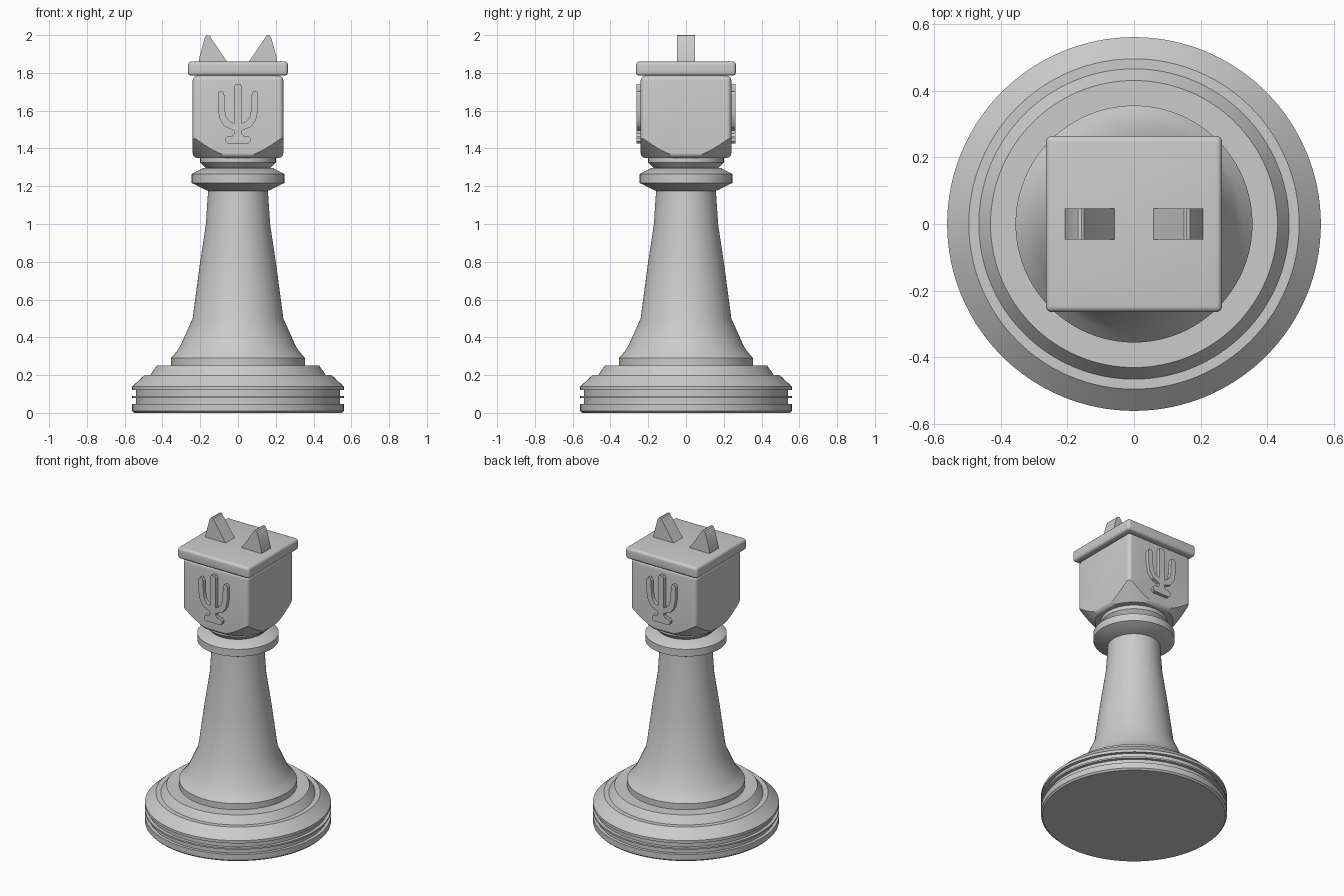
import bpy, bmesh, math
from mathutils import Matrix

cube = bpy.data.objects.get("Cube")
if cube:
    bpy.data.objects.remove(cube, do_unlink=True)

GREY = (0.6, 0.6, 0.6, 1)
stone = bpy.data.materials.new("stone grey")
stone.use_nodes = True
stone.diffuse_color = GREY
stone.node_tree.nodes["Principled BSDF"].inputs["Base Color"].default_value = GREY


def finish(name, bm):
    bmesh.ops.recalc_face_normals(bm, faces=bm.faces)
    mesh = bpy.data.meshes.new(name)
    bm.to_mesh(mesh)
    bm.free()
    ob = bpy.data.objects.new(name, mesh)
    bpy.context.collection.objects.link(ob)
    mesh.materials.append(stone)
    return ob


def smooth(ob):
    bpy.ops.object.select_all(action='DESELECT')
    bpy.context.view_layer.objects.active = ob
    ob.select_set(True)
    bpy.ops.object.shade_smooth_by_angle(angle=math.radians(30))


def lathe(name, profile, steps=128):
    """Turn (radius, height) points into a closed solid."""
    bm = bmesh.new()
    rings = []
    for r, z in profile:
        rings.append([bm.verts.new((r * math.cos(a), r * math.sin(a), z))
                      for a in (2 * math.pi * i / steps for i in range(steps))])
    for low, high in zip(rings, rings[1:]):
        for i in range(steps):
            j = (i + 1) % steps
            bm.faces.new((low[i], low[j], high[j], high[i]))
    bm.faces.new(rings[0])
    bm.faces.new(rings[-1])
    return finish(name, bm)


def rounded_box(name, half, z0, z1, radius):
    bm = bmesh.new()
    bmesh.ops.create_cube(bm, size=1)
    bmesh.ops.scale(bm, vec=(2 * half, 2 * half, z1 - z0), verts=bm.verts)
    bmesh.ops.translate(bm, vec=(0, 0, (z0 + z1) / 2), verts=bm.verts)
    bmesh.ops.bevel(bm, geom=bm.edges[:], offset=radius, segments=5,
                    profile=0.5, affect='EDGES')
    return finish(name, bm)


def plate(name, outline, y0, y1, turn=0):
    """Extrude an (x, z) outline along y, then turn it about z."""
    bm = bmesh.new()
    face = bm.faces.new([bm.verts.new((x, y0, z)) for x, z in outline])
    out = bmesh.ops.extrude_face_region(bm, geom=[face])["geom"]
    bmesh.ops.translate(bm, vec=(0, y1 - y0, 0),
                        verts=[v for v in out if isinstance(v, bmesh.types.BMVert)])
    bmesh.ops.transform(bm, matrix=Matrix.Rotation(turn, 4, 'Z'), verts=bm.verts)
    return finish(name, bm)


# Grooved base
smooth(lathe("base", [
    (.55, 0), (.56, .01), (.56, .048), (.54, .048), (.54, .08), (.56, .08),
    (.56, .09), (.54, .09), (.54, .122), (.56, .122), (.56, .14),
    (.495, .2), (.465, .2), (.43, .25), (.3, .25)]))

# Flared shaft
smooth(lathe("shaft", [
    (.355, .25), (.355, .29), (.325, .325), (.305, .355), (.24, .5),
    (.203, .78), (.17, 1.0), (.158, 1.18)]))

# Collar and neck ring
smooth(lathe("collar", [
    (.158, 1.175), (.245, 1.217), (.245, 1.265), (.185, 1.296), (.17, 1.296),
    (.2, 1.325), (.2, 1.355)]))

# Head block with its lower corners turned to a cone
head = rounded_box("head", .24, 1.35, 1.785, .025)
cone = lathe("corner_cutter", [(.232, 1.345), (.333, 1.457), (.45, 1.587), (.45, 1.9)])
cone.hide_render = True
cut = head.modifiers.new("corners", 'BOOLEAN')
cut.operation = 'INTERSECT'
cut.solver = 'EXACT'
cut.object = cone
bpy.context.view_layer.objects.active = head
bpy.ops.object.modifier_apply(modifier=cut.name)
bpy.data.objects.remove(cone, do_unlink=True)
smooth(head)

# Cap slab
smooth(rounded_box("cap", .264, 1.785, 1.86, .018))

# Pair of pointed ears
ear = [(.055, 1.855), (.143, 1.985), (.15, 1.997), (.158, 2.0), (.168, 1.997),
       (.176, 1.985), (.204, 1.885), (.207, 1.855)]
for side, name in ((1, "left_ear"), (-1, "right_ear")):
    smooth(plate(name, [(side * x, z) for x, z in ear], -.047, .047))

# Three-pronged relief on front and back
half = [(.012, 1.741), (.02, 1.728), (.02, 1.532), (.045, 1.545), (.063, 1.57),
        (.071, 1.61), (.073, 1.69), (.08, 1.701), (.09, 1.705), (.1, 1.701),
        (.107, 1.69), (.105, 1.6), (.095, 1.55), (.07, 1.515), (.02, 1.495),
        (.02, 1.48), (.03, 1.467), (.055, 1.465), (.066, 1.455), (.066, 1.437),
        (.055, 1.426)]
outline = half + [(-x, z) for x, z in reversed(half)]
for turn, name in ((0, "front_relief"), (math.pi, "back_relief")):
    smooth(plate(name, outline, -.263, -.23, turn))
